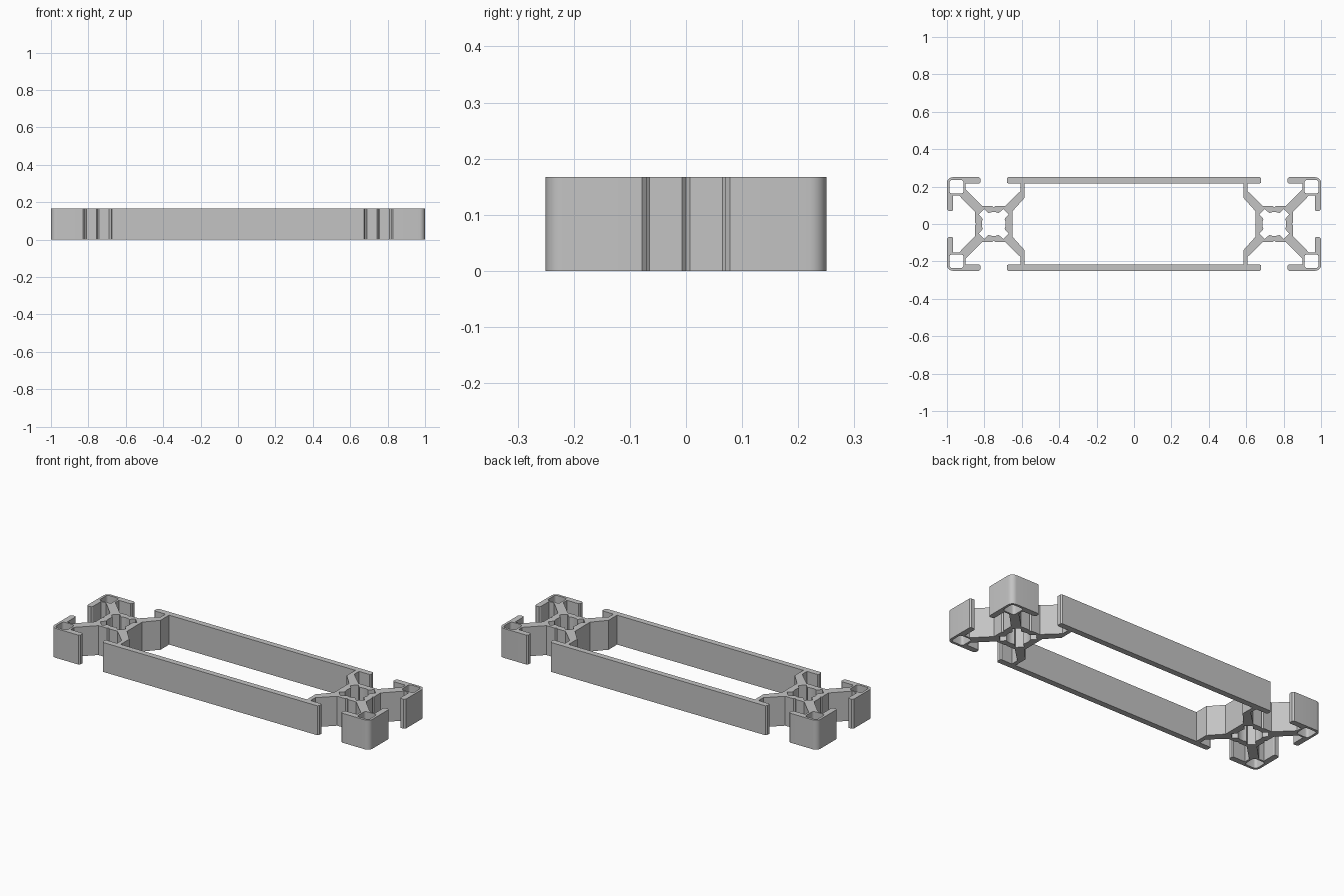
import bpy
import bmesh
from math import cos, sin, pi, radians

cube = bpy.data.objects.get("Cube")
if cube:
    bpy.data.objects.remove(cube, do_unlink=True)

HEIGHT = 0.167
CORE_X = 0.75      # centre of each end core
HALF_WIDTH = 0.25


def arc(cx, cy, r, start, end, steps=6):
    """Points on a circular arc, angles in degrees."""
    angles = [radians(start + (end - start) * i / steps) for i in range(steps + 1)]
    return [(cx + r * cos(a), cy + r * sin(a)) for a in angles]


def mirror_loop(quarter):
    """Close a quarter outline (from the +x axis to the +y axis) into a loop."""
    half = quarter + [(-x, y) for x, y in reversed(quarter)]
    loop = half + [(x, -y) for x, y in reversed(half)]
    clean = []
    for p in loop:
        if not clean or max(abs(p[0] - clean[-1][0]), abs(p[1] - clean[-1][1])) > 1e-5:
            clean.append(p)
    if max(abs(clean[0][0] - clean[-1][0]), abs(clean[0][1] - clean[-1][1])) < 1e-5:
        clean.pop()
    return clean


def shifted(loop, dx, dy):
    return [(x + dx, y + dy) for x, y in loop]


def rounded_square(half, r):
    return mirror_loop(arc(half - r, half - r, r, 0, 90, 4))


# Outer outline: end slot, corner block, side slot, long wall
outer = [(0.842, 0), (0.85, 0.007), (0.85, 0.065), (0.935, 0.152), (0.967, 0.152),
         (0.967, 0.078), (0.972, 0.07), (0.992, 0.07), (1, 0.078)]
outer += arc(0.97, 0.22, 0.03, 0, 90)
outer += [(0.828, HALF_WIDTH), (0.82, 0.242), (0.82, 0.222), (0.827, 0.217),
          (0.9, 0.217), (0.9, 0.185), (0.81, 0.096), (0.757, 0.096), (CORE_X, 0.088),
          (0.743, 0.096), (0.69, 0.096), (0.608, 0.175), (0.608, 0.217),
          (0.673, 0.217), (0.68, 0.222), (0.68, 0.242), (0.673, HALF_WIDTH)]

# Large chamber between the two long walls
chamber = [(0.65, 0), (0.65, 0.068), (0.585, 0.14), (0.585, 0.217)]

# Core bore: round with four diagonal pockets
bore = arc(0, 0, 0.064, 0, 25, 3) + [(0.08, 0.05), (0.05, 0.08)] + arc(0, 0, 0.064, 65, 90, 3)

loops = [mirror_loop(outer), mirror_loop(chamber)]
for sx in (-1, 1):
    loops.append(shifted(mirror_loop(bore), sx * CORE_X, 0))
    for sy in (-1, 1):
        loops.append(shifted(rounded_square(0.037, 0.014), sx * 0.949, sy * 0.199))

# Fill the section and extrude it upward
bm = bmesh.new()
edges = []
for loop in loops:
    verts = [bm.verts.new((x, y, 0)) for x, y in loop]
    edges += [bm.edges.new((v, verts[(i + 1) % len(verts)])) for i, v in enumerate(verts)]
bmesh.ops.triangle_fill(bm, edges=edges, use_beauty=True, normal=(0, 0, 1))
result = bmesh.ops.extrude_face_region(bm, geom=bm.faces[:], use_keep_orig=True)
for item in result["geom"]:
    if isinstance(item, bmesh.types.BMVert):
        item.co.z = HEIGHT
bmesh.ops.recalc_face_normals(bm, faces=bm.faces[:])

mesh = bpy.data.meshes.new("extruded_frame")
bm.to_mesh(mesh)
bm.free()
frame = bpy.data.objects.new("extruded_frame", mesh)
bpy.context.collection.objects.link(frame)

# Plain aluminium grey
grey = bpy.data.materials.new("aluminium_grey")
grey.use_nodes = True
colour = (0.55, 0.55, 0.55, 1)
grey.diffuse_color = colour
grey.node_tree.nodes["Principled BSDF"].inputs["Base Color"].default_value = colour
mesh.materials.append(grey)

# Smooth the rounded corners, keep the edges crisp
bpy.ops.object.select_all(action="DESELECT")
frame.select_set(True)
bpy.context.view_layer.objects.active = frame
bpy.ops.object.shade_smooth_by_angle(angle=pi / 6)
